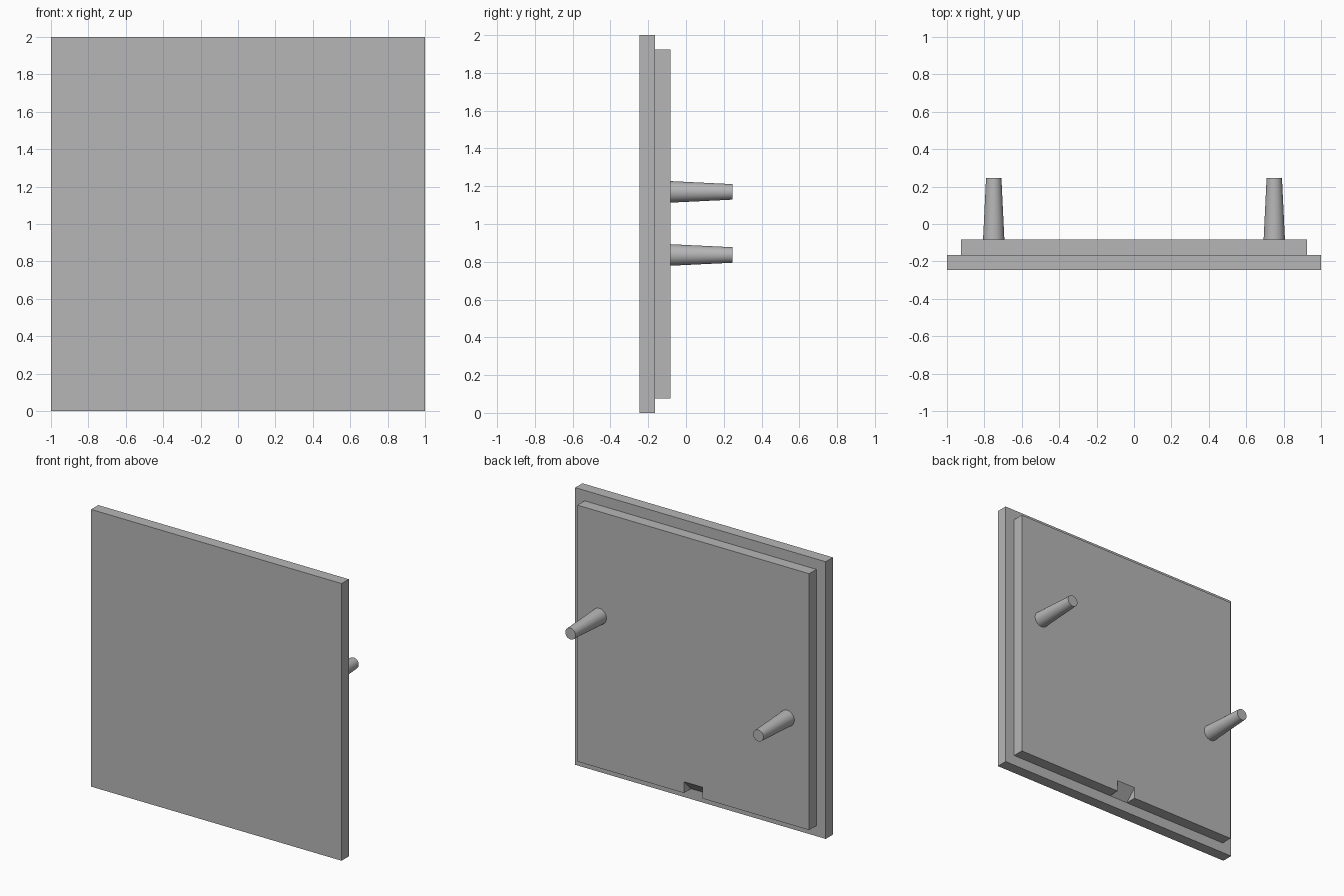
import bpy
import bmesh
import math
from mathutils import Matrix, Vector

default = bpy.data.objects.get("Cube")
if default:
    bpy.data.objects.remove(default, do_unlink=True)

# Single grey material
grey = bpy.data.materials.new("plain_grey")
grey.use_nodes = True
colour = (0.47, 0.47, 0.47, 1)
grey.diffuse_color = colour
grey.node_tree.nodes["Principled BSDF"].inputs["Base Color"].default_value = colour

FRONT, STEP, BACK, TIP = -0.247, -0.165, -0.083, 0.247
INNER = 0.925      # half size of the raised panel
MID = 1.0          # height of the panel centre


def finish(name, bm):
    bmesh.ops.recalc_face_normals(bm, faces=bm.faces)
    mesh = bpy.data.meshes.new(name)
    bm.to_mesh(mesh)
    bm.free()
    mesh.materials.append(grey)
    obj = bpy.data.objects.new(name, mesh)
    bpy.context.collection.objects.link(obj)
    return obj


def select_only(obj):
    bpy.ops.object.select_all(action="DESELECT")
    obj.select_set(True)
    bpy.context.view_layer.objects.active = obj


def panel(name, half, y0, y1):
    bm = bmesh.new()
    place = Matrix.Translation((0, (y0 + y1) / 2, MID))
    scale = Matrix.Diagonal((2 * half, y1 - y0, 2 * half, 1))
    bmesh.ops.create_cube(bm, size=1, matrix=place @ scale)
    return finish(name, bm)


def prism(name, profile, half_width):
    """Extrude a (y, z) profile symmetrically along x."""
    bm = bmesh.new()
    face = bm.faces.new([bm.verts.new((-half_width, y, z)) for y, z in profile])
    out = bmesh.ops.extrude_face_region(bm, geom=[face])
    moved = [v for v in out["geom"] if isinstance(v, bmesh.types.BMVert)]
    bmesh.ops.translate(bm, verts=moved, vec=Vector((2 * half_width, 0, 0)))
    return finish(name, bm)


def peg(name, x, z):
    bm = bmesh.new()
    place = Matrix.Translation((x, (BACK + TIP) / 2, z))
    turn = Matrix.Rotation(-math.pi / 2, 4, "X")
    bmesh.ops.create_cone(bm, cap_ends=True, segments=48, radius1=0.057,
                          radius2=0.041, depth=TIP - BACK, matrix=place @ turn)
    obj = finish(name, bm)
    select_only(obj)
    bpy.ops.object.shade_smooth_by_angle(angle=math.radians(35))


# Front plate and smaller raised panel behind it
panel("front_plate", 1.0, FRONT, STEP)
back_panel = panel("back_panel", INNER, STEP, BACK)

# Sloped pry notch in the lower edge of the raised panel
low = MID - INNER
rise = BACK - STEP
cutter = prism("notch_cutter", [(STEP - rise, low - rise), (BACK + rise, low - rise),
                                (BACK + rise, low + 2 * rise)], 0.075)
cutter.hide_render = True
cut = back_panel.modifiers.new("notch", "BOOLEAN")
cut.operation = "DIFFERENCE"
cut.solver = "EXACT"
cut.object = cutter
select_only(back_panel)
bpy.ops.object.modifier_apply(modifier=cut.name)
bpy.data.objects.remove(cutter, do_unlink=True)

# Tapered mounting pegs, offset in height
peg("left_peg", 0.75, 1.17)
peg("right_peg", -0.75, 0.836)
